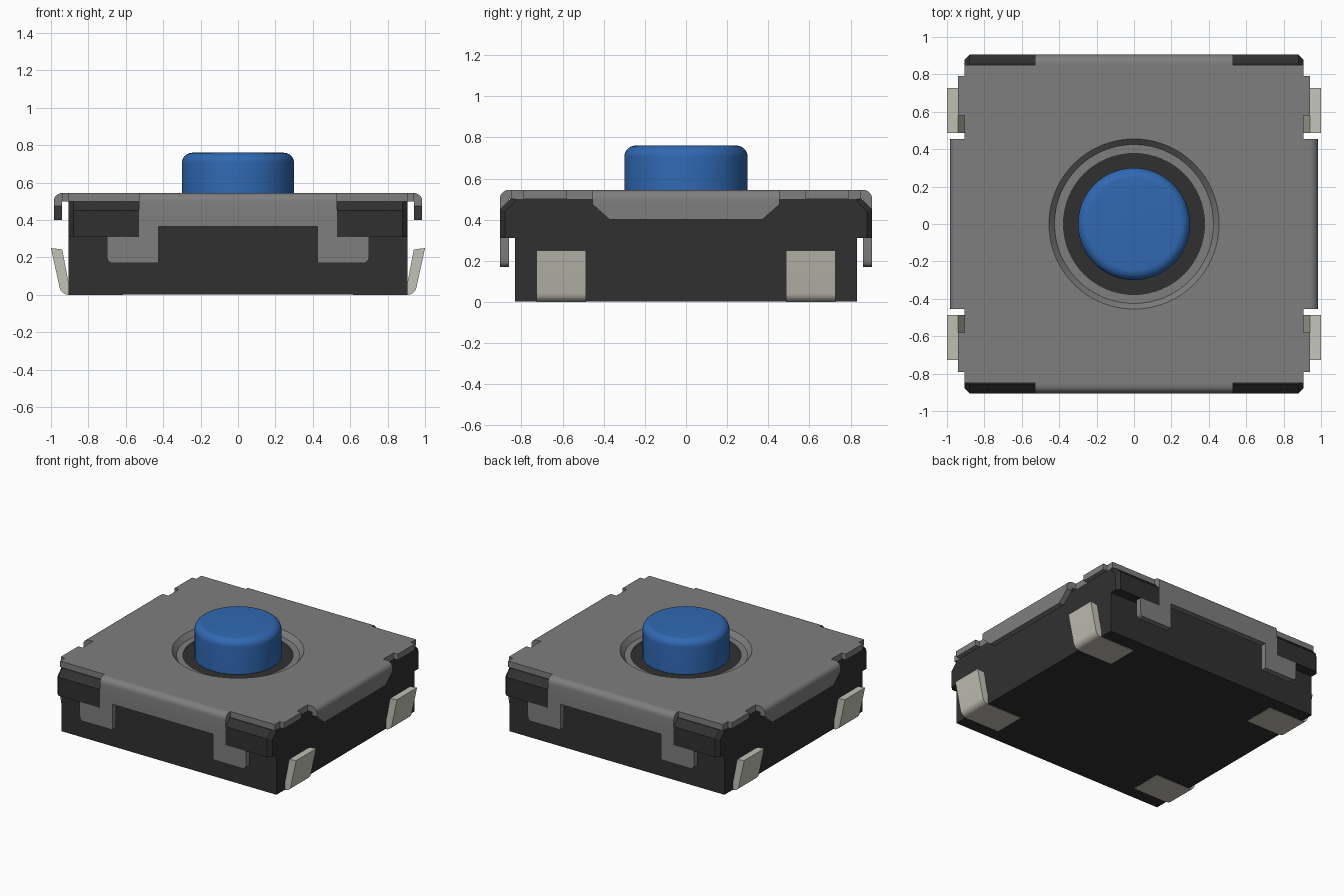
import bpy, bmesh, math

cube = bpy.data.objects.get("Cube")
if cube:
    bpy.data.objects.remove(cube, do_unlink=True)


def material(name, rgb):
    m = bpy.data.materials.new(name)
    m.use_nodes = True
    m.diffuse_color = (*rgb, 1)
    m.node_tree.nodes["Principled BSDF"].inputs["Base Color"].default_value = (*rgb, 1)
    return m


STEEL = material("cover grey", (0.21, 0.21, 0.21))
PLASTIC = material("body black", (0.03, 0.03, 0.03))
BLUE = material("button blue", (0.03, 0.14, 0.45))
TIN = material("terminal beige", (0.55, 0.54, 0.47))


def finish(name, bm, mat):
    bmesh.ops.recalc_face_normals(bm, faces=bm.faces)
    mesh = bpy.data.meshes.new(name)
    bm.to_mesh(mesh)
    bm.free()
    mesh.materials.append(mat)
    ob = bpy.data.objects.new(name, mesh)
    bpy.context.collection.objects.link(ob)
    return ob


def prism(name, pts, axis, lo, hi, mat, sx=1, sy=1, corner_bevel=0):
    """Extrude a closed 2D outline along an axis, with optional mirroring."""
    def place(p, a):
        co = list(p)
        co.insert("xyz".index(axis), a)
        return co[0] * sx, co[1] * sy, co[2]
    bm = bmesh.new()
    ends = [[bm.verts.new(place(p, a)) for p in pts] for a in (lo, hi)]
    for ring in ends:
        bm.faces.new(ring)
    for i in range(len(pts)):
        j = (i + 1) % len(pts)
        bm.faces.new((ends[0][i], ends[0][j], ends[1][j], ends[1][i]))
    if corner_bevel:
        edges = [e for e in bm.edges
                 if all(abs(v.co.x) > 0.9 and abs(v.co.y) > 0.85 for v in e.verts)
                 and abs(e.verts[0].co.z - e.verts[1].co.z) > 0.03]
        bmesh.ops.bevel(bm, geom=edges, offset=corner_bevel, segments=1, affect='EDGES')
    return finish(name, bm, mat)


def lathe(name, pts, mat, steps=64):
    bm = bmesh.new()
    vs = [bm.verts.new((r, 0, z)) for r, z in pts]
    edges = [bm.edges.new(p) for p in zip(vs, vs[1:])]
    bmesh.ops.spin(bm, geom=vs + edges, cent=(0, 0, 0), axis=(0, 0, 1),
                   angle=math.tau, steps=steps)
    bmesh.ops.remove_doubles(bm, verts=bm.verts, dist=0.0001)
    return finish(name, bm, mat)


def arc(cx, cz, r, a0, a1, n=6):
    angles = [math.radians(a0 + (a1 - a0) * i / n) for i in range(n + 1)]
    return [(cx + r * math.cos(a), cz + r * math.sin(a)) for a in angles]


def combine(base, others, operation):
    """Boolean the other solids into the base and remove them."""
    for other in others:
        mod = base.modifiers.new("join", 'BOOLEAN')
        mod.operation, mod.solver, mod.object = operation, 'EXACT', other
        bpy.context.view_layer.objects.active = base
        bpy.ops.object.modifier_apply(modifier=mod.name)
        bpy.data.objects.remove(other, do_unlink=True)


def smooth(ob, degrees=30):
    bpy.ops.object.select_all(action='DESELECT')
    ob.select_set(True)
    bpy.context.view_layer.objects.active = ob
    bpy.ops.object.shade_smooth_by_angle(angle=math.radians(degrees))


SIGNS = (-1, 1)
TOP, SEAT = 0.545, 0.5

# Plastic body with four overhanging corner blocks
block = [(0.78, 0.31), (0.905, 0.31), (0.905, 0.45), (0.855, SEAT), (0.78, SEAT)]
body = prism("body", [(-0.905, -0.83), (0.905, -0.83), (0.905, 0.83), (-0.905, 0.83)],
             'z', 0.003, SEAT, PLASTIC)
combine(body, [prism("corner_block", block, 'x', 0.53, 0.905, PLASTIC, sx, sy, 0.025)
               for sx in SIGNS for sy in SIGNS], 'UNION')

# Metal cover plate with side tabs
quarter = [(0.905, 0.58), (0.94, 0.58), (0.94, 0.79), (0.905, 0.79), (0.905, 0.85)]
right = [(x, -y) for x, y in reversed(quarter)] + quarter
cover = prism("cover", right + [(-x, -y) for x, y in right], 'z', SEAT, TOP, STEEL)


def bend(edge, inner, bottom):
    """Section of a strip folded down over the plate edge."""
    return ([(0.82, TOP)] + arc(edge - 0.045, SEAT, 0.045, 90, 0)
            + [(edge, bottom), (inner, bottom), (inner, SEAT), (0.82, SEAT)])


parts = []
leg = ([(0.425, 0.4), (0.425, 0.17)] + arc(0.67, 0.2, 0.03, -90, 0, 4)
       + [(0.7, 0.31), (0.53, 0.31), (0.53, 0.4)])
trapezoid = [(-0.455, 0.475), (-0.37, 0.4), (0.37, 0.4), (0.455, 0.475)]
for s in SIGNS:
    # Front and back flaps with hooked legs
    parts.append(prism("flap", bend(0.905, 0.86, 0.365), 'x', -0.53, 0.53, STEEL, sy=s))
    for sx in SIGNS:
        parts.append(prism("leg", [(x, z) for x, z in leg], 'y', 0.86, 0.905, STEEL, sx, s))
    # Left and right flaps with tapered lower edge
    parts.append(prism("side_flap", bend(0.985, 0.942, 0.475), 'y', -0.455, 0.455, STEEL, sx=s))
    parts.append(prism("side_taper", trapezoid, 'x', 0.942, 0.985, STEEL, sx=s))
combine(cover, parts, 'UNION')

# Stepped round opening in the cover
opening = lathe("opening", [(0, 0.4), (0.38, 0.4), (0.38, 0.508), (0.425, 0.508),
                            (0.455, TOP), (0.455, 0.6), (0, 0.6)], STEEL)
combine(cover, [opening], 'DIFFERENCE')
smooth(cover)

# Round push button with softened rim
button = lathe("button", [(0, 0.49), (0.3, 0.49)] + arc(0.245, 0.705, 0.055, 0, 90, 8)
               + [(0, 0.76)], BLUE)
smooth(button)

# Bent terminals: flat pad underneath, leaning outward at the sides
foot = ([(0.615, 0.0)] + arc(0.905, 0.05, 0.05, -90, -10)
        + [(1.0, 0.25), (0.94, 0.243), (0.905, 0.06), (0.615, 0.06)])
for sx, side in ((-1, "right"), (1, "left")):
    for sy, end in ((-1, "front"), (1, "back")):
        smooth(prism(f"{end}_{side}_terminal", foot, 'y', 0.487, 0.727, TIN, sx, sy))
